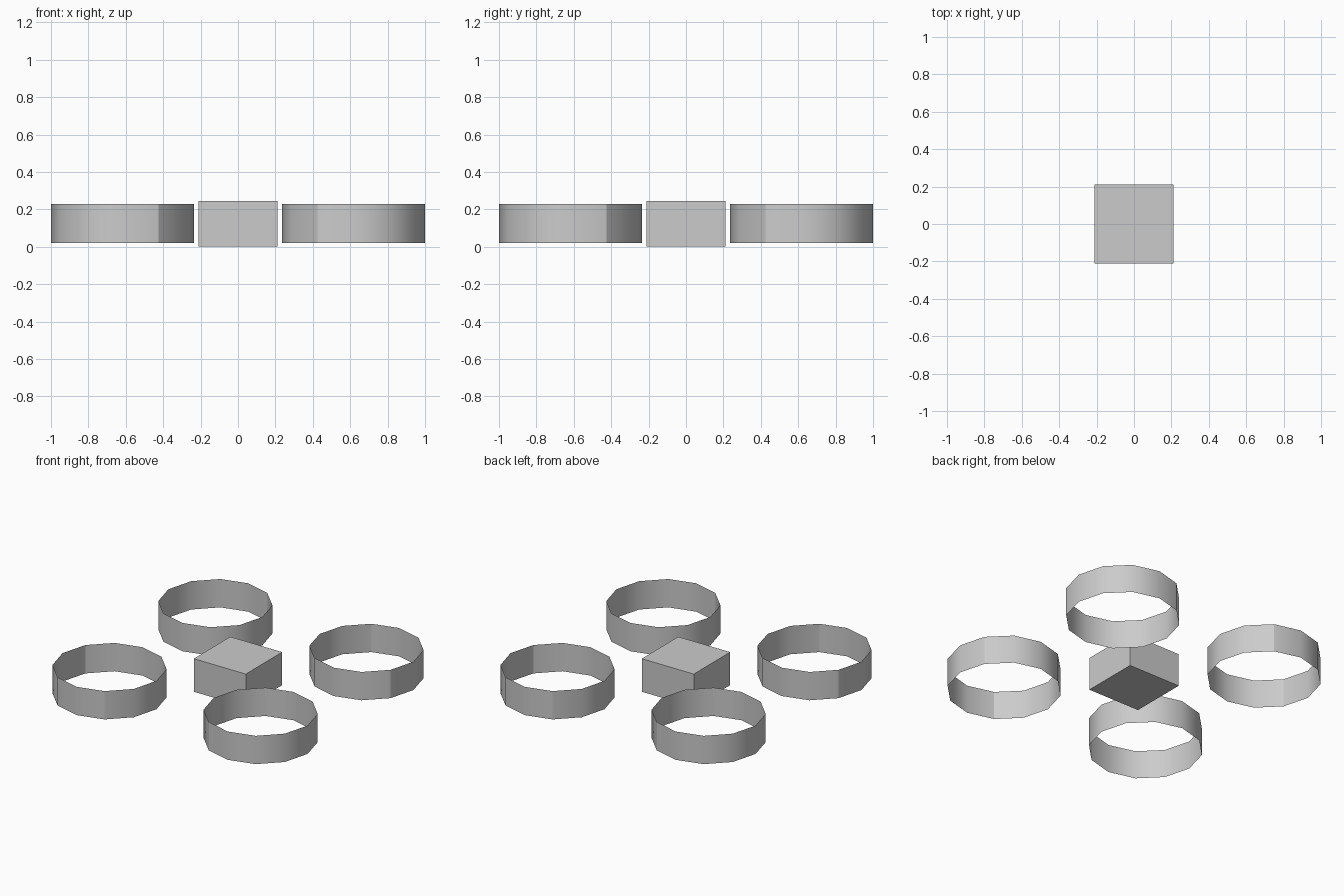
import bpy
import bmesh
from math import cos, sin, pi, radians
from mathutils import Matrix

cube = bpy.data.objects.get("Cube")
if cube:
    bpy.data.objects.remove(cube, do_unlink=True)

# One plain grey for everything
grey = bpy.data.materials.new("plain grey")
grey.use_nodes = True
grey.diffuse_color = (0.6, 0.6, 0.6, 1)
grey.node_tree.nodes["Principled BSDF"].inputs["Base Color"].default_value = (0.6, 0.6, 0.6, 1)


def add_object(name, bm):
    mesh = bpy.data.meshes.new(name)
    bm.to_mesh(mesh)
    bm.free()
    mesh.materials.append(grey)
    obj = bpy.data.objects.new(name, mesh)
    bpy.context.collection.objects.link(obj)
    return obj


# Central block
WIDTH, HEIGHT = 0.424, 0.244
bm = bmesh.new()
bmesh.ops.create_cube(bm, size=1, matrix=Matrix.Translation((0, 0, HEIGHT / 2))
                      @ Matrix.Diagonal((WIDTH, WIDTH, HEIGHT, 1)))
add_object("center_block", bm)

# Open, thin rings on the diagonals
SIDES, RADIUS, OFFSET = 12, 0.383, 0.617
BOTTOM, TOP = 0.02, 0.229


def add_ring(name, outward):
    """Ring with two sharp seams, 75 degrees either side of the outward direction."""
    bm = bmesh.new()
    start = outward - radians(75)
    columns = []
    for i in range(SIDES):
        a = start + 2 * pi * i / SIDES
        x, y = RADIUS * cos(a), RADIUS * sin(a)
        columns.append([bm.verts.new((x, y, z)) for z in (BOTTOM, TOP)])
    for i in range(SIDES):
        (a, b), (c, d) = columns[i], columns[(i + 1) % SIDES]
        bm.faces.new((a, c, d, b)).smooth = True
    for seam in (0, 5):
        bm.edges.get(columns[seam]).smooth = False
    ring = add_object(name, bm)
    reach = OFFSET * 2 ** 0.5
    ring.location = (reach * cos(outward), reach * sin(outward), 0)


for i, name in enumerate(("back_left", "back_right", "front_right", "front_left")):
    add_ring(name + "_ring", pi / 4 + i * pi / 2)
